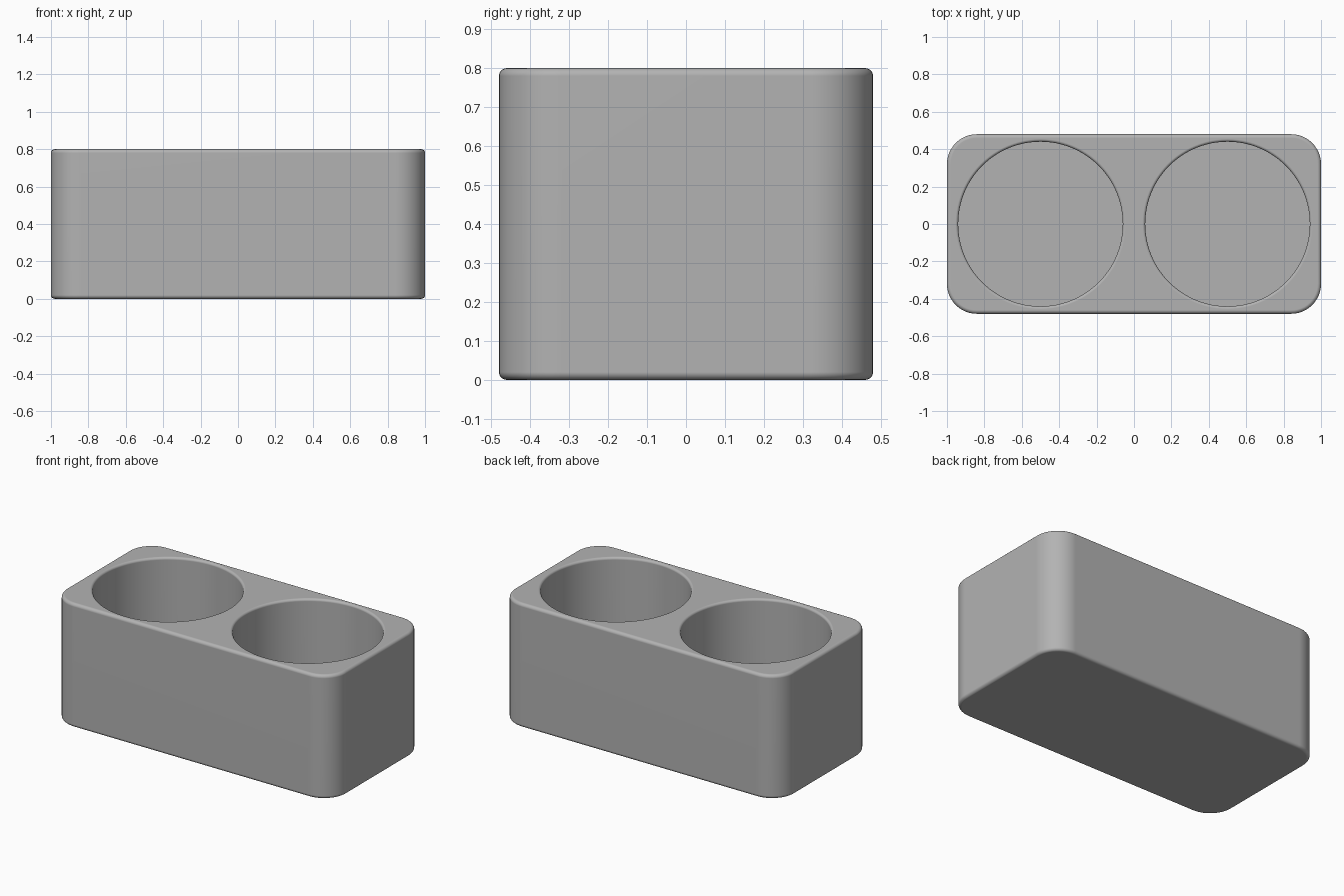
import bpy, bmesh, math

cube = bpy.data.objects.get("Cube")
if cube:
    bpy.data.objects.remove(cube, do_unlink=True)

WIDTH, DEPTH, HEIGHT = 2.0, 0.96, 0.8
CORNER, FILLET = 0.16, 0.02
CUP_X, CUP_RADIUS, CUP_FLOOR, LIP = 0.5, 0.44, 0.06, 0.015

grey = bpy.data.materials.new("plain grey")
grey.use_nodes = True
colour = (0.45, 0.45, 0.45, 1)
grey.diffuse_color = colour
grey.node_tree.nodes["Principled BSDF"].inputs["Base Color"].default_value = colour


def make_object(name, bm):
    mesh = bpy.data.meshes.new(name)
    bmesh.ops.recalc_face_normals(bm, faces=bm.faces)
    bm.to_mesh(mesh)
    bm.free()
    mesh.materials.append(grey)
    obj = bpy.data.objects.new(name, mesh)
    bpy.context.collection.objects.link(obj)
    return obj


# Block with rounded upright corners and softly filleted rims
def make_block():
    bm = bmesh.new()
    bmesh.ops.create_cube(bm, size=1)
    bmesh.ops.scale(bm, vec=(WIDTH, DEPTH, HEIGHT), verts=bm.verts)
    bmesh.ops.translate(bm, vec=(0, 0, HEIGHT / 2), verts=bm.verts)
    upright = [e for e in bm.edges if abs(e.verts[0].co.z - e.verts[1].co.z) > 0.1]
    bmesh.ops.bevel(bm, geom=upright, offset=CORNER, segments=12, profile=0.5,
                    affect='EDGES')
    rims = [e for e in bm.edges if abs(e.verts[0].co.z - e.verts[1].co.z) < 0.01]
    bmesh.ops.bevel(bm, geom=rims, offset=FILLET, segments=5, profile=0.5,
                    affect='EDGES')
    return make_object("holder_block", bm)


# Lathed cutter whose mouth flares outward into a rounded lip
def make_cutter(x):
    profile = [(CUP_RADIUS, CUP_FLOOR)]
    for i in range(6):
        a = math.radians(90) * i / 5
        profile.append((CUP_RADIUS + LIP * (1 - math.cos(a)),
                        HEIGHT - LIP + LIP * math.sin(a)))
    profile.append((CUP_RADIUS + LIP, HEIGHT + 0.1))
    bm = bmesh.new()
    sides = 96
    rings = [[bm.verts.new((x + r * math.cos(math.tau * i / sides),
                            r * math.sin(math.tau * i / sides), z))
              for i in range(sides)] for r, z in profile]
    for low, high in zip(rings, rings[1:]):
        for i in range(sides):
            j = (i + 1) % sides
            bm.faces.new((low[i], low[j], high[j], high[i]))
    bm.faces.new(rings[0])
    bm.faces.new(rings[-1])
    cutter = make_object("cup_cutter", bm)
    cutter.hide_render = True
    return cutter


block = make_block()
bpy.ops.object.select_all(action='DESELECT')
bpy.context.view_layer.objects.active = block
block.select_set(True)

# Two round cup wells
for side in (-1, 1):
    cutter = make_cutter(side * CUP_X)
    cut = block.modifiers.new("cup_well", 'BOOLEAN')
    cut.operation = 'DIFFERENCE'
    cut.solver = 'EXACT'
    cut.object = cutter
    bpy.ops.object.modifier_apply(modifier=cut.name)
    bpy.data.objects.remove(cutter, do_unlink=True)

# Smooth fillets with flat broad faces
bpy.ops.object.shade_smooth_by_angle(angle=math.radians(40))
weighted = block.modifiers.new("flat_faces", 'WEIGHTED_NORMAL')
weighted.keep_sharp = True
